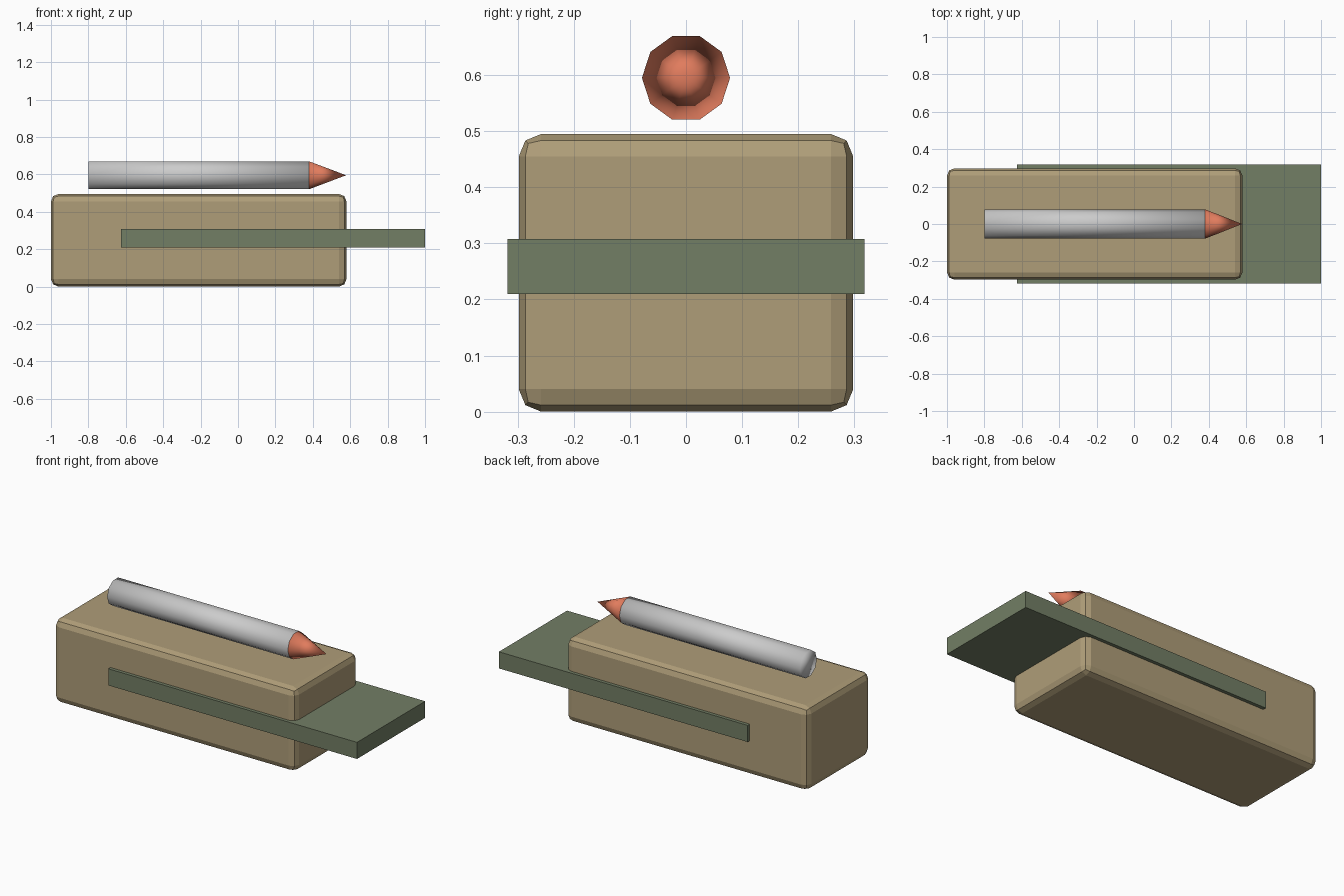
import bpy
from math import pi

if "Cube" in bpy.data.objects:
    bpy.data.objects.remove(bpy.data.objects["Cube"])


def colour(obj, name, rgb):
    mat = bpy.data.materials.new(name)
    mat.diffuse_color = (*rgb, 1)
    mat.use_nodes = True
    mat.node_tree.nodes["Principled BSDF"].inputs["Base Color"].default_value = mat.diffuse_color
    obj.data.materials.append(mat)


def box(name, lo, hi):
    centre = [(a + b) / 2 for a, b in zip(lo, hi)]
    bpy.ops.mesh.primitive_cube_add(size=1, location=centre)
    obj = bpy.context.object
    obj.name = name
    obj.scale = [b - a for a, b in zip(lo, hi)]
    bpy.ops.object.transform_apply(location=False, rotation=False, scale=True)
    return obj


def rod(name, x0, x1, r0, r1):
    # ten-sided solid lying along x, smooth shaded throughout
    bpy.ops.mesh.primitive_cone_add(vertices=10, radius1=r0, radius2=r1, depth=x1 - x0,
                                    location=((x0 + x1) / 2, 0, 0.595), rotation=(0, pi / 2, 0))
    obj = bpy.context.object
    obj.name = name
    bpy.ops.object.shade_smooth()
    return obj


# main block with rounded edges
body = box("body", (-1.0, -0.298, 0.0), (0.58, 0.298, 0.495))
bevel = body.modifiers.new("rounded_edges", 'BEVEL')
bevel.width = 0.04
bevel.segments = 2
colour(body, "tan", (0.43, 0.34, 0.19))

# flat plate passing through the block
plate = box("plate", (-0.625, -0.318, 0.21), (1.0, 0.318, 0.308))
colour(plate, "green", (0.17, 0.21, 0.13))

# rod above the block with its pointed tip
rod("shaft", -0.8, 0.38, 0.0785, 0.0785)
tip = rod("tip", 0.38, 0.578, 0.0785, 0)
colour(tip, "orange", (0.75, 0.2, 0.11))
